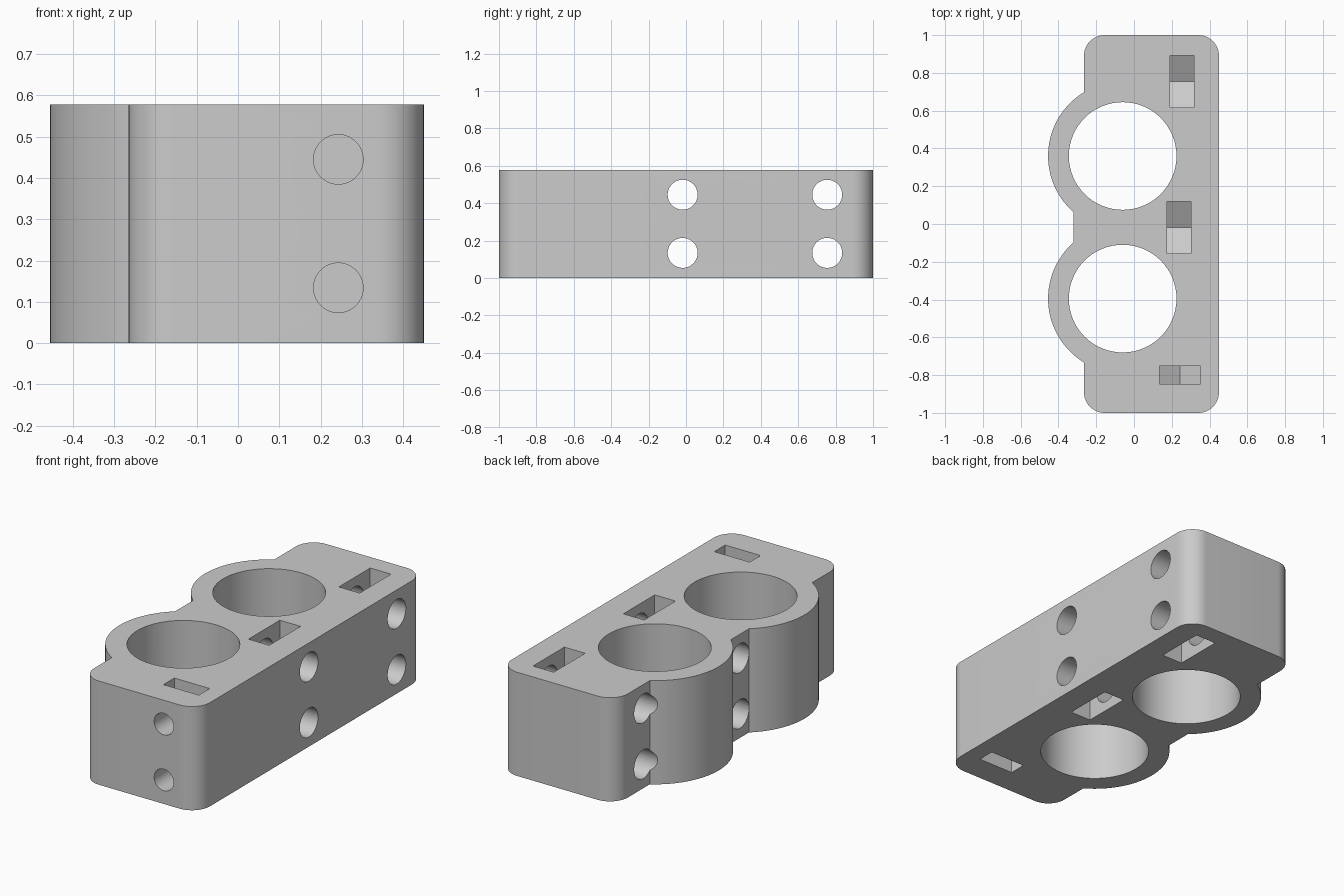
import bpy, bmesh
from math import sin, cos, pi, asin, acos
from mathutils import Vector

cube = bpy.data.objects.get("Cube")
if cube:
    bpy.data.objects.remove(cube, do_unlink=True)

H = 0.578                       # block height
BX, R_BUMP, R_BORE = -0.06, 0.395, 0.285
BORES = (0.36, -0.395)          # y of the two bores
LEFT, RIGHT, NOTCH, FILLET = -0.265, 0.45, -0.32, 0.11
LEVELS = (0.134, 0.445)         # bolt heights

grey = bpy.data.materials.new("light grey")
grey.diffuse_color = (0.6, 0.6, 0.6, 1)
grey.use_nodes = True
grey.node_tree.nodes["Principled BSDF"].inputs["Base Color"].default_value = (0.6, 0.6, 0.6, 1)


def arc(cx, cy, r, a0, a1, n):
    return [(cx + r * cos(a0 + (a1 - a0) * i / n), cy + r * sin(a0 + (a1 - a0) * i / n))
            for i in range(n + 1)]


def prism(name, points, direction):
    """Extrude a closed 3D polygon along a direction."""
    bm = bmesh.new()
    face = bm.faces.new([bm.verts.new(p) for p in points])
    moved = bmesh.ops.extrude_face_region(bm, geom=[face])["geom"]
    bmesh.ops.translate(bm, vec=direction,
                        verts=[v for v in moved if isinstance(v, bmesh.types.BMVert)])
    bmesh.ops.recalc_face_normals(bm, faces=bm.faces)
    mesh = bpy.data.meshes.new(name)
    bm.to_mesh(mesh)
    bm.free()
    mesh.materials.append(grey)
    ob = bpy.data.objects.new(name, mesh)
    bpy.context.collection.objects.link(ob)
    return ob


# Block outline, counter-clockwise, with rounded corners and two round bumps
outer = acos((BX - LEFT) / R_BUMP)
inner = acos((BX - NOTCH) / R_BUMP)
outline = arc(RIGHT - FILLET, 1 - FILLET, FILLET, 0, pi / 2, 12)
outline += arc(LEFT + FILLET, 1 - FILLET, FILLET, pi / 2, pi, 12)
outline += arc(BX, BORES[0], R_BUMP, pi - outer, pi + inner, 40)
outline += arc(BX, BORES[1], R_BUMP, pi - inner, pi + outer, 40)
outline += arc(LEFT + FILLET, FILLET - 1, FILLET, pi, 1.5 * pi, 12)
outline += arc(RIGHT - FILLET, FILLET - 1, FILLET, 1.5 * pi, 2 * pi, 12)
block = prism("bracket_block", [(x, y, 0) for x, y in outline], Vector((0, 0, H)))

cutters = []


def circle(r):
    return arc(0, 0, r, 0, 2 * pi, 64)[:-1]


# Large vertical bores
for by in BORES:
    cutters.append(prism("bore_cutter", [(BX + u, by + v, -0.1) for u, v in circle(R_BORE)],
                         Vector((0, 0, H + 0.2))))

for level in LEVELS:
    top = level > H / 2
    s = 1 if top else -1
    mouth = H + 0.05 if top else -0.05

    def slot(half, tip):
        """Nut pocket section: open at the surface, pointed at its inner end."""
        return [(-half, mouth), (-half, level - s * tip / 2), (0, level - s * tip),
                (half, level - s * tip / 2), (half, mouth)]

    # Crosswise bolt holes with their nut pockets
    for hy, px in ((0.755, 0.19), (-0.018, 0.174)):
        cutters.append(prism("bolt_cutter", [(-0.6, hy + u, level + v) for u, v in circle(0.08)],
                             Vector((1.2, 0, 0))))
        cutters.append(prism("nut_cutter", [(px, hy + u, z) for u, z in slot(0.138, 0.154)],
                             Vector((0.128, 0, 0))))
    # Blind front holes with their nut pockets
    cutters.append(prism("front_bolt_cutter", [(0.243 + u, -1.1, level + v) for u, v in circle(0.06)],
                         Vector((0, 0.44, 0))))
    cutters.append(prism("front_nut_cutter", [(0.243 + u, -0.848, z) for u, z in slot(0.109, 0.126)],
                         Vector((0, 0.096, 0))))

# Cut everything out of the block
bpy.context.view_layer.objects.active = block
block.select_set(True)
for c in cutters:
    c.hide_render = True
    mod = block.modifiers.new("cut", 'BOOLEAN')
    mod.operation = 'DIFFERENCE'
    mod.solver = 'EXACT'
    mod.object = c
    bpy.ops.object.modifier_apply(modifier=mod.name)
    bpy.data.objects.remove(c, do_unlink=True)

bpy.ops.object.shade_smooth_by_angle(angle=pi / 7)
